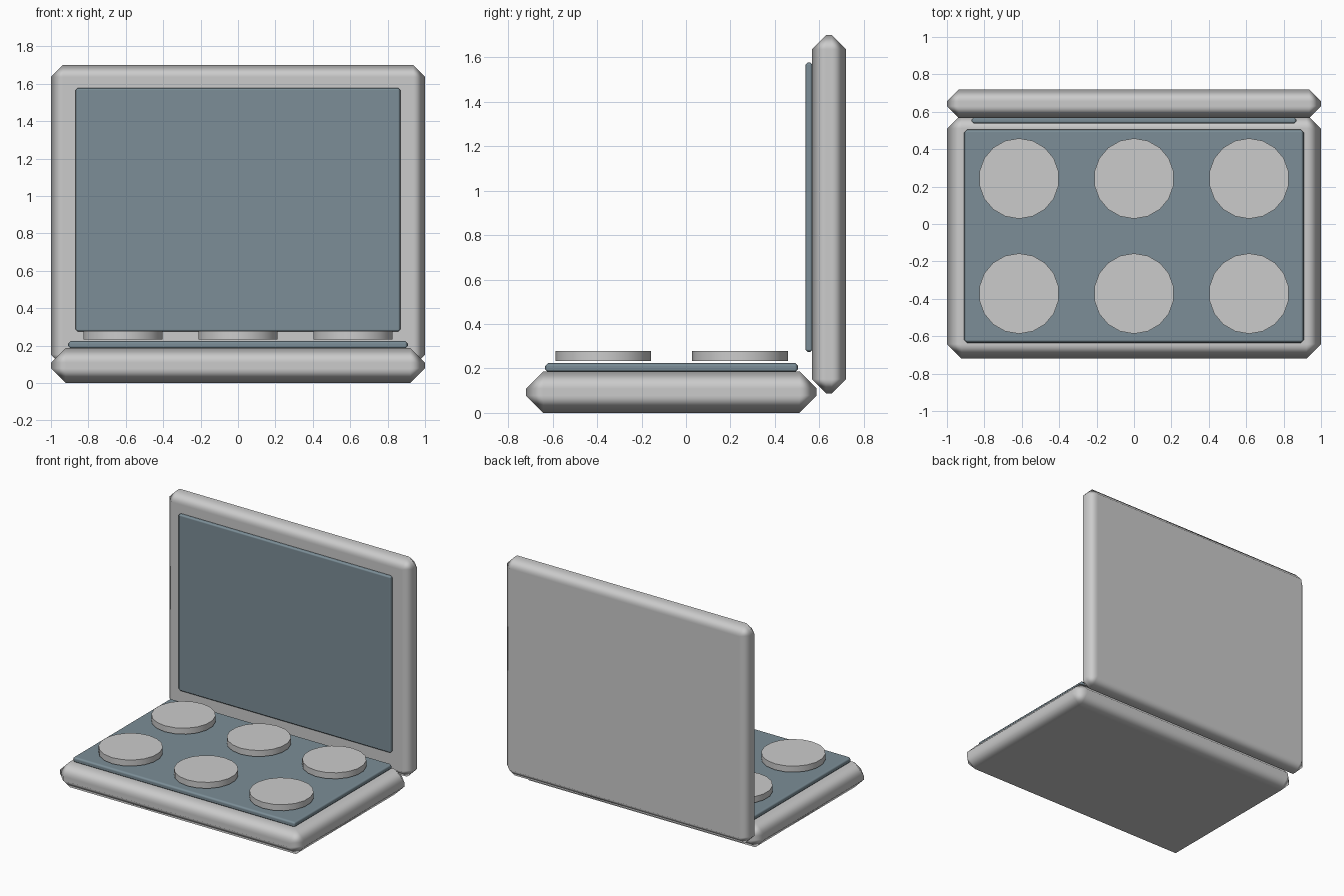
import bpy, math

if "Cube" in bpy.data.objects:
    bpy.data.objects.remove(bpy.data.objects["Cube"])

slate = bpy.data.materials.new("slate")
slate.diffuse_color = (0.20, 0.27, 0.31, 1)
slate.use_nodes = True
slate.node_tree.nodes["Principled BSDF"].inputs["Base Color"].default_value = slate.diffuse_color


def chamfered_slab(name, lo, hi, width, mat=None):
    """Box between two corners with a single-segment bevel on every edge."""
    bpy.ops.mesh.primitive_cube_add(size=1, location=[(a + b) / 2 for a, b in zip(lo, hi)])
    ob = bpy.context.object
    ob.name = name
    ob.scale = [b - a for a, b in zip(lo, hi)]
    bpy.ops.object.transform_apply(location=False, rotation=False, scale=True)
    bevel = ob.modifiers.new("edge_chamfer", 'BEVEL')
    bevel.width = width
    bevel.segments = 1
    bevel.harden_normals = True
    bpy.ops.object.shade_smooth()
    if mat:
        ob.data.materials.append(mat)
    return ob


# Case: lower body and upright lid
chamfered_slab("base", (-1, -0.72, 0), (1, 0.588, 0.187), 0.078)
chamfered_slab("lid", (-1, 0.566, 0.088), (1, 0.72, 1.70), 0.064)

# Inset panels
chamfered_slab("button_plate", (-0.908, -0.635, 0.182), (0.908, 0.505, 0.225), 0.015, slate)
chamfered_slab("screen", (-0.868, 0.537, 0.274), (0.868, 0.57, 1.577), 0.012, slate)

# Six round buttons in two rows
for row, y in enumerate((-0.372, 0.243)):
    for col, x in enumerate((-0.615, 0, 0.615)):
        bpy.ops.mesh.primitive_cylinder_add(vertices=18, radius=0.215, depth=0.045,
                                            location=(x, y, 0.256))
        ob = bpy.context.object
        ob.name = f"button_{row}_{col}"
        bpy.ops.object.shade_smooth_by_angle(angle=math.radians(30))
